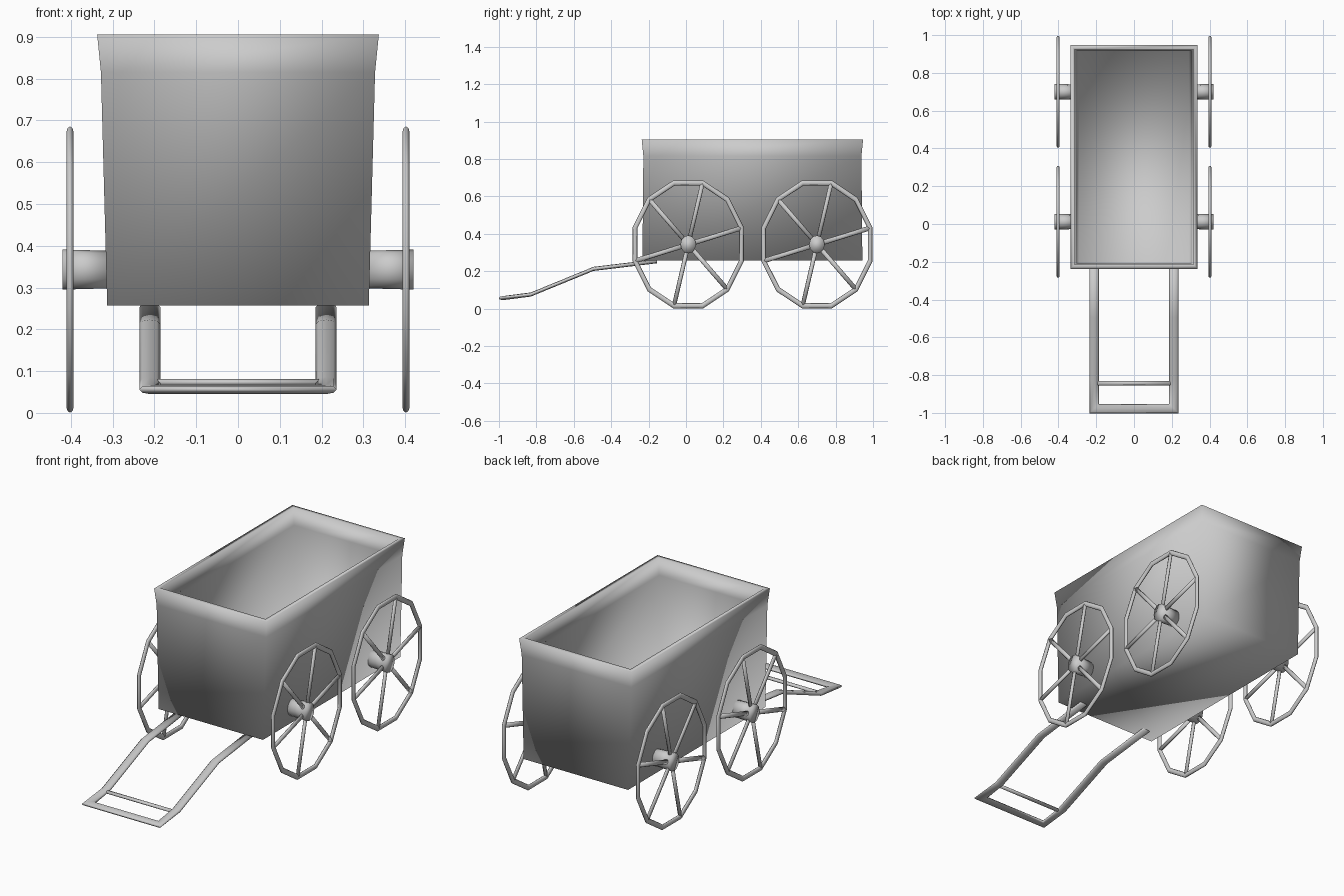
import bpy, bmesh, math
from mathutils import Vector, Matrix

cube = bpy.data.objects.get("Cube")
if cube:
    bpy.data.objects.remove(cube, do_unlink=True)

grey = bpy.data.materials.new("light_grey")
grey.use_nodes = True
grey.diffuse_color = (0.6, 0.6, 0.6, 1)
grey.node_tree.nodes["Principled BSDF"].inputs["Base Color"].default_value = (0.6, 0.6, 0.6, 1)


def finish(bm, name):
    """Turn a bmesh into a smooth grey object."""
    bmesh.ops.recalc_face_normals(bm, faces=bm.faces)
    for f in bm.faces:
        f.smooth = True
    mesh = bpy.data.meshes.new(name)
    bm.to_mesh(mesh)
    bm.free()
    mesh.materials.append(grey)
    obj = bpy.data.objects.new(name, mesh)
    bpy.context.collection.objects.link(obj)
    return obj


def loft(bm, rings, caps=True, closed=False):
    """Bridge successive rings of points with quads."""
    rows = [[bm.verts.new(p) for p in ring] for ring in rings]
    n = len(rows[0])
    pairs = list(zip(rows, rows[1:])) + ([(rows[-1], rows[0])] if closed else [])
    for a, b in pairs:
        for i in range(n):
            j = (i + 1) % n
            bm.faces.new((a[i], a[j], b[j], b[i]))
    if caps and not closed:
        bm.faces.new(rows[0])
        bm.faces.new(rows[-1])


def sweep(bm, path, width, height, sides=8):
    """Flattened tube along a path, mitred in plan."""
    pts = [Vector(p) for p in path]
    rings = []
    for i, p in enumerate(pts):
        before = (p - pts[i - 1]) if i else (pts[1] - p)
        after = (pts[i + 1] - p) if i < len(pts) - 1 else before
        n1 = Vector((-before.y, before.x, 0)).normalized()
        n2 = Vector((-after.y, after.x, 0)).normalized()
        side = (n1 + n2).normalized()
        side /= side.dot(n1)
        rings.append([p + side * width * math.cos(a) + Vector((0, 0, height * math.sin(a)))
                      for a in (math.tau * k / sides for k in range(sides))])
    loft(bm, rings)


# Cart body: flared open box with thin walls
def rectangle(hx, hy, z, cy=0.355):
    return [(sx * hx, cy + sy * hy, z) for sx, sy in ((-1, -1), (1, -1), (1, 1), (-1, 1))]


bm = bmesh.new()
outer = [(0.313, 0.588, 0.257), (0.328, 0.583, 0.815), (0.337, 0.592, 0.905)]
wall = 0.022
inner = [(x - wall, y - wall, z) for x, y, z in reversed(outer)]
inner[-1] = (inner[-1][0], inner[-1][1], outer[0][2] + wall)
loft(bm, [rectangle(*r) for r in outer + inner])
finish(bm, "cart_body")

# Pull handle: U-shaped rail and a cross bar
rail = [(0.211, -0.155, 0.253), (0.211, -0.495, 0.212),
        (0.211, -0.83, 0.075), (0.211, -0.977, 0.056)]
bm = bmesh.new()
sweep(bm, rail + [(-x, y, z) for x, y, z in reversed(rail)], 0.025, 0.011)
finish(bm, "pull_handle")
bm = bmesh.new()
sweep(bm, [(-0.215, -0.843, 0.073), (0.215, -0.843, 0.073)], 0.012, 0.008)
finish(bm, "handle_cross_bar")

# Wheels: upright oval rims, six spokes and a hub
HUB_Z, SQUASH, PHASE = 0.343, 0.867, math.radians(15)
RIM, TUBE, THIN = 0.34, 0.0145, 0.6


def around(radius, angle, x=0):
    return Vector((x, radius * math.cos(angle), radius * math.sin(angle)))


def place(bm, x, y):
    bm.transform(Matrix.Translation((x, y, HUB_Z)) @ Matrix.Diagonal((1, SQUASH, 1, 1)))


for end, y in (("front", 0.012), ("rear", 0.7)):
    for side, s in (("left", 1), ("right", -1)):
        bm = bmesh.new()
        rings = []
        for k in range(12):
            a = PHASE + math.tau * k / 12
            rings.append([around(RIM + TUBE * math.cos(t), a, THIN * TUBE * math.sin(t))
                          for t in (math.tau * m / 8 for m in range(8))])
        loft(bm, rings, closed=True)
        place(bm, s * 0.402, y)
        finish(bm, f"{end}_{side}_rim")

        bm = bmesh.new()
        for k in range(6):
            a = PHASE + math.tau * k / 6
            across = around(1, a + math.pi / 2)
            loft(bm, [[around(r, a) + across * 0.013 * math.cos(t)
                       + Vector((0.008 * math.sin(t), 0, 0))
                       for t in (math.tau * m / 8 for m in range(8))]
                      for r in (0.02, RIM)])
        place(bm, s * 0.402, y)
        finish(bm, f"{end}_{side}_spokes")

        bm = bmesh.new()
        loft(bm, [[around(r, math.tau * m / 12, s * x) for m in range(12)]
                  for x, r in ((0.312, 0.045), (0.42, 0.048))])
        place(bm, 0, y)
        finish(bm, f"{end}_{side}_hub")
